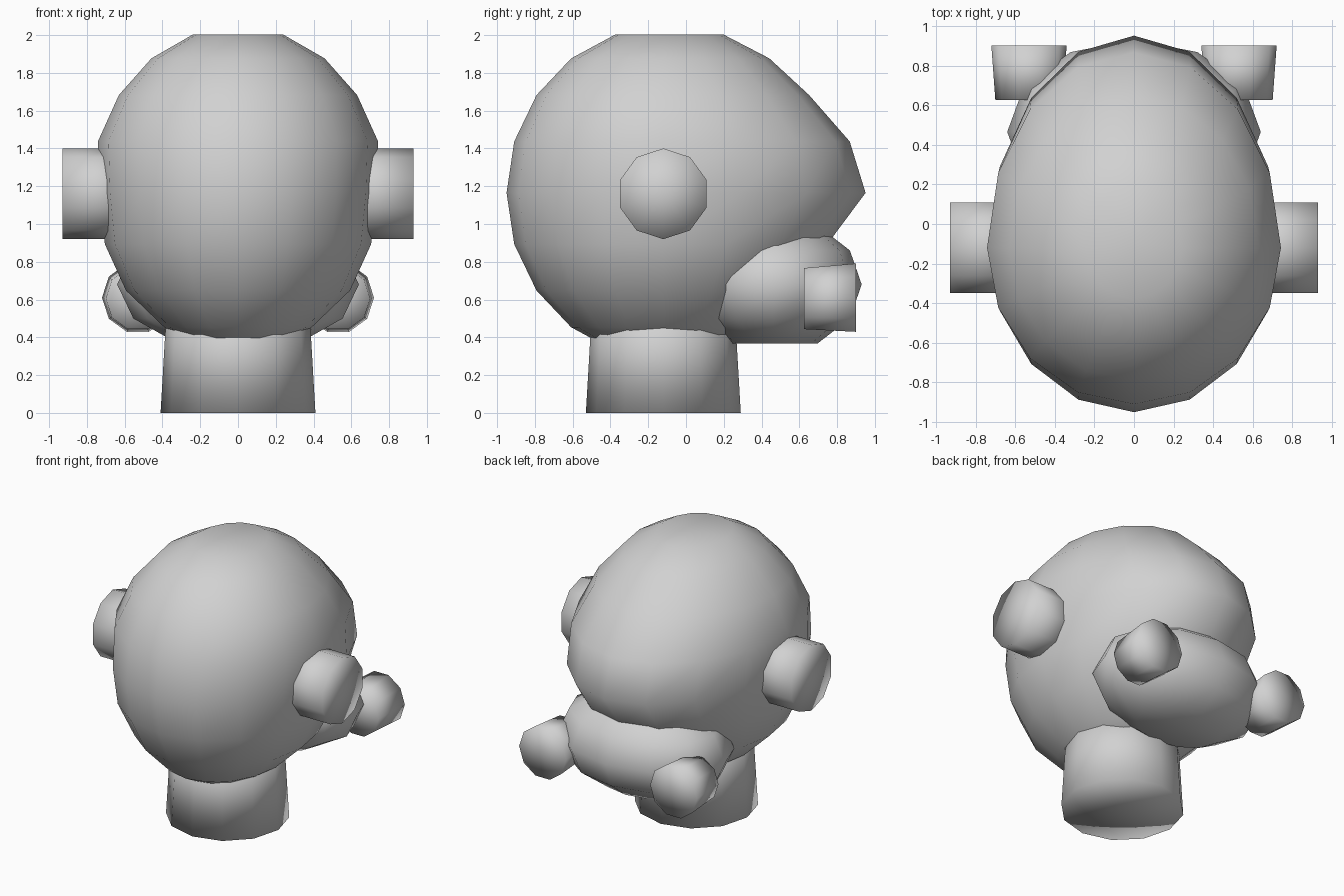
import bpy, bmesh
from math import sin, cos, pi, radians
from mathutils import Vector

default = bpy.data.objects.get("Cube")
if default:
    bpy.data.objects.remove(default, do_unlink=True)

grey = bpy.data.materials.new("plain_grey")
grey.use_nodes = True
grey.diffuse_color = (0.64, 0.64, 0.64, 1)
grey.node_tree.nodes["Principled BSDF"].inputs["Base Color"].default_value = grey.diffuse_color


def loft(name, rings):
    """Skin a stack of equal rings, close both ends with fans, shade it soft."""
    bm = bmesh.new()
    loops = [[bm.verts.new(p) for p in ring] for ring in rings]
    count = len(loops[0])
    for low, high in zip(loops, loops[1:]):
        for i in range(count):
            j = (i + 1) % count
            bm.faces.new((low[i], low[j], high[j], high[i]))
    caps = [bm.faces.new(loops[0][::-1]), bm.faces.new(loops[-1])]
    bmesh.ops.poke(bm, faces=caps)
    bmesh.ops.recalc_face_normals(bm, faces=bm.faces)
    for face in bm.faces:
        face.smooth = True
    mesh = bpy.data.meshes.new(name)
    bm.to_mesh(mesh)
    bm.free()
    mesh.materials.append(grey)
    obj = bpy.data.objects.new(name, mesh)
    bpy.context.collection.objects.link(obj)
    return obj


def ellipsoid(name, centre, size, sides, rows):
    """Flat-ended ellipsoid; rows hold latitude, side scale and face scale."""
    rings = []
    for latitude, side_scale, face_scale in rows:
        lat = radians(latitude)
        ring = []
        for i in range(sides):
            a = 2 * pi * i / sides
            y = sin(a) * cos(lat) * size[1]
            if y > 0:
                y *= face_scale
            offset = Vector((cos(a) * cos(lat) * size[0] * side_scale, y, sin(lat) * size[2]))
            ring.append(Vector(centre) + offset)
        rings.append(ring)
    return loft(name, rings)


def drum(name, start, end, r_start, r_end, sides, u, v):
    """Tapered cylinder between two points, first corner along u."""
    rings = []
    for point, r in ((start, r_start), (end, r_end)):
        rings.append([Vector(point) + r * (cos(2 * pi * i / sides) * Vector(u)
                      + sin(2 * pi * i / sides) * Vector(v)) for i in range(sides)])
    return loft(name, rings)


X, Y, Z = (1, 0, 0), (0, 1, 0), (0, 0, 1)

# Head, drawn out to a brow point on the +y side and narrowed at the jaw
ellipsoid("head", (0, -0.12, 1.165), (0.78, 0.83, 0.88), 16, [
    (-72, 0.85, 1), (-54, 0.85, 1), (-36, 0.94, 1), (-18, 0.95, 1.1), (0, 0.94, 1.29),
    (18, 1, 1.25), (36, 1, 1.15), (54, 1, 1.15), (72, 1, 1.25)])

# Mouth piece
ellipsoid("muzzle", (0, 0.465, 0.68), (0.64, 0.465, 0.36), 12,
          [(lat, 1, 1) for lat in range(-60, 61, 30)])

# Neck
drum("neck", (0, -0.12, 0), (0, -0.12, 0.6), 0.41, 0.375, 12, X, Y)

# Ear drums and breathing canisters on both sides
for side, s in (("left", 1), ("right", -1)):
    drum(side + "_ear", (s * 0.55, -0.12, 1.16), (s * 0.93, -0.12, 1.16), 0.24, 0.24, 10, Z, Y)
    drum(side + "_canister", (s * 0.53, 0.625, 0.605), (s * 0.53, 0.9, 0.61),
         0.17, 0.19, 10, (s, 0, 0), Z)
